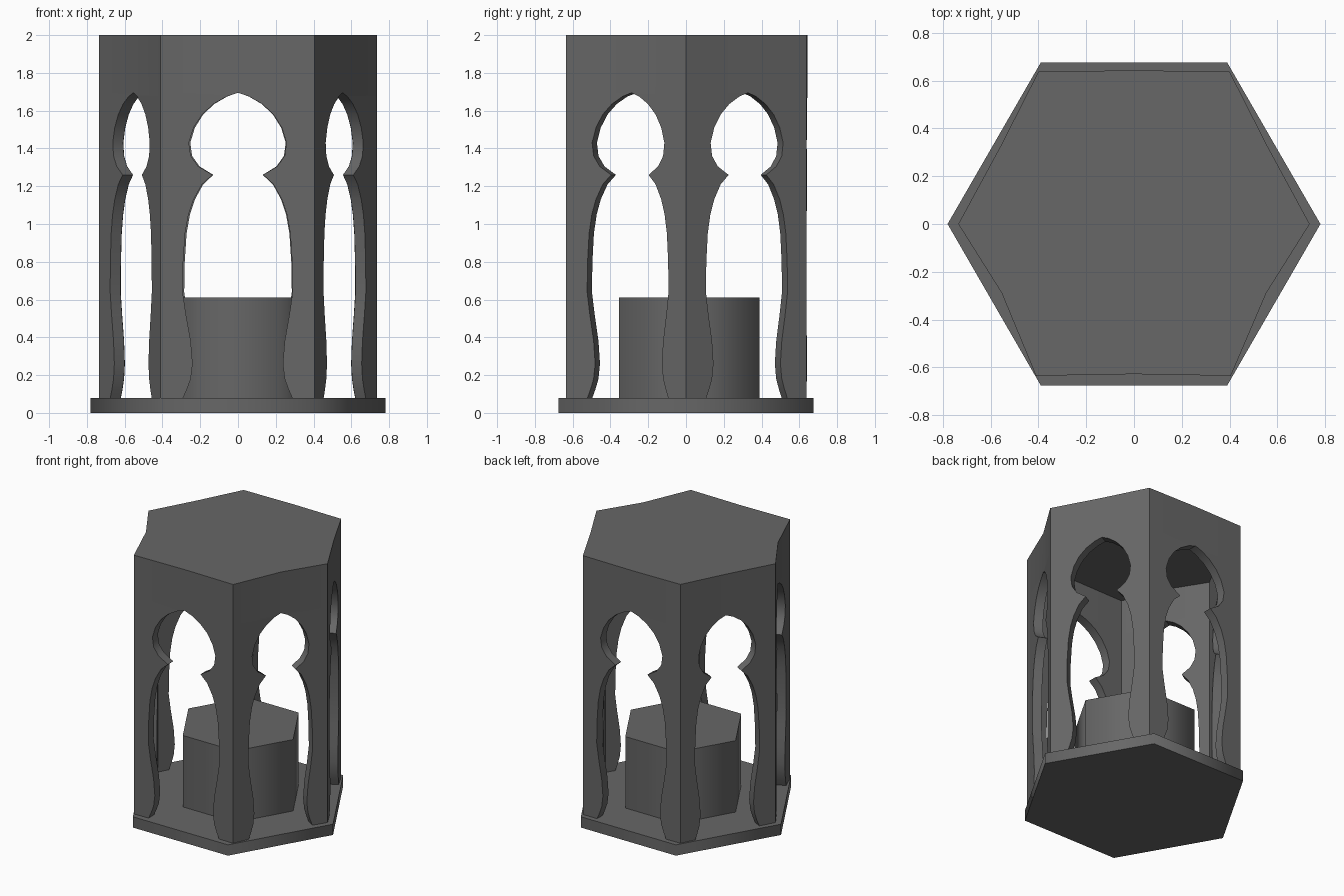
import bpy, bmesh, math

if "Cube" in bpy.data.objects:
    bpy.data.objects.remove(bpy.data.objects["Cube"])

# Wall plan: corners alternate with panel midpoints, counter-clockwise
PLAN = [(.405, -.635), (.554, -.288), (.735, 0), (.557, .328), (.40, .637), (0, .643),
        (-.40, .637), (-.557, .328), (-.735, 0), (-.554, -.288), (-.41, -.635), (0, -.628)]
HEX = [(math.cos(math.radians(60 * i)), math.sin(math.radians(60 * i))) for i in range(6)]

# Archway half-width and height, top to bottom (front panel half-width is 0.41)
ARCH = [(0, 2), (0, 1.695), (.06, 1.675), (.13, 1.635), (.19, 1.58), (.235, 1.51),
        (.26, 1.43), (.25, 1.36), (.21, 1.305), (.135, 1.26), (.19, 1.21),
        (.235, 1.13), (.262, 1.05), (.28, .95), (.29, .8), (.293, .64), (.275, .52),
        (.25, .38), (.24, .26), (.25, .18), (.27, .125), (.295, .07), (.33, 0)]

# Dark grey stone
stone = bpy.data.materials.new("stone")
stone.diffuse_color = (.135, .135, .135, 1)
stone.use_nodes = True
stone.node_tree.nodes["Principled BSDF"].inputs["Base Color"].default_value = stone.diffuse_color


def finish(bm, name):
    mesh = bpy.data.meshes.new(name)
    bm.to_mesh(mesh)
    bm.free()
    mesh.materials.append(stone)
    ob = bpy.data.objects.new(name, mesh)
    bpy.context.collection.objects.link(ob)
    return ob


def thicken(ob, thickness):
    """Give an open shell a thickness, growing inwards."""
    mod = ob.modifiers.new("thickness", 'SOLIDIFY')
    mod.thickness = thickness
    mod.offset = -1
    mod.use_even_offset = True
    return ob


def smooth(ob, degrees):
    bpy.ops.object.select_all(action='DESELECT')
    ob.select_set(True)
    bpy.context.view_layer.objects.active = ob
    for mod in list(ob.modifiers):
        bpy.ops.object.modifier_apply(modifier=mod.name)
    bpy.ops.object.shade_smooth_by_angle(angle=math.radians(degrees))


def prism(name, outline, scale, z0, z1, floor=True):
    """Extrude a scaled plan outline between two heights."""
    bm = bmesh.new()
    low, high = [[bm.verts.new((x * scale, y * scale, z)) for x, y in outline] for z in (z0, z1)]
    n = len(outline)
    for i in range(n):
        j = (i + 1) % n
        bm.faces.new((low[i], low[j], high[j], high[i]))
    if floor:
        bm.faces.new(low[::-1])
    bm.faces.new(high)
    return finish(bm, name)


def arcade():
    """Six panels with archways, each made from two half panels."""
    bm = bmesh.new()
    for m in range(1, 12, 2):
        mid = PLAN[m]
        k = (1 if mid[0] == 0 else .95) / .41   # side arches are a little narrower
        for corner, flip in ((PLAN[(m + 1) % 12], False), (PLAN[m - 1], True)):
            def vert(w, z):
                return bm.verts.new((mid[0] + (corner[0] - mid[0]) * w,
                                     mid[1] + (corner[1] - mid[1]) * w, z))
            for (w0, z0), (w1, z1) in zip(ARCH, ARCH[1:]):
                q = [vert(w0 * k, z0), vert(w1 * k, z1), vert(1, z1), vert(1, z0)]
                bm.faces.new(q[::-1] if flip else q)
    bmesh.ops.remove_doubles(bm, verts=bm.verts, dist=.0005)
    return thicken(finish(bm, "arcade_walls"), .065)


# Base plate, softly shaded around the sides
smooth(prism("base_plate", HEX, .78, 0, .08), 65)
# Central pedestal, a hollow shell standing through the base
pedestal = thicken(prism("pedestal", HEX, .43, 0, .61, floor=False), .05)
pedestal.location = (.01, .018, 0)
smooth(pedestal, 65)
# Walls and flat roof
smooth(arcade(), 30)
prism("roof_slab", PLAN, .95, 1.94, 2)
